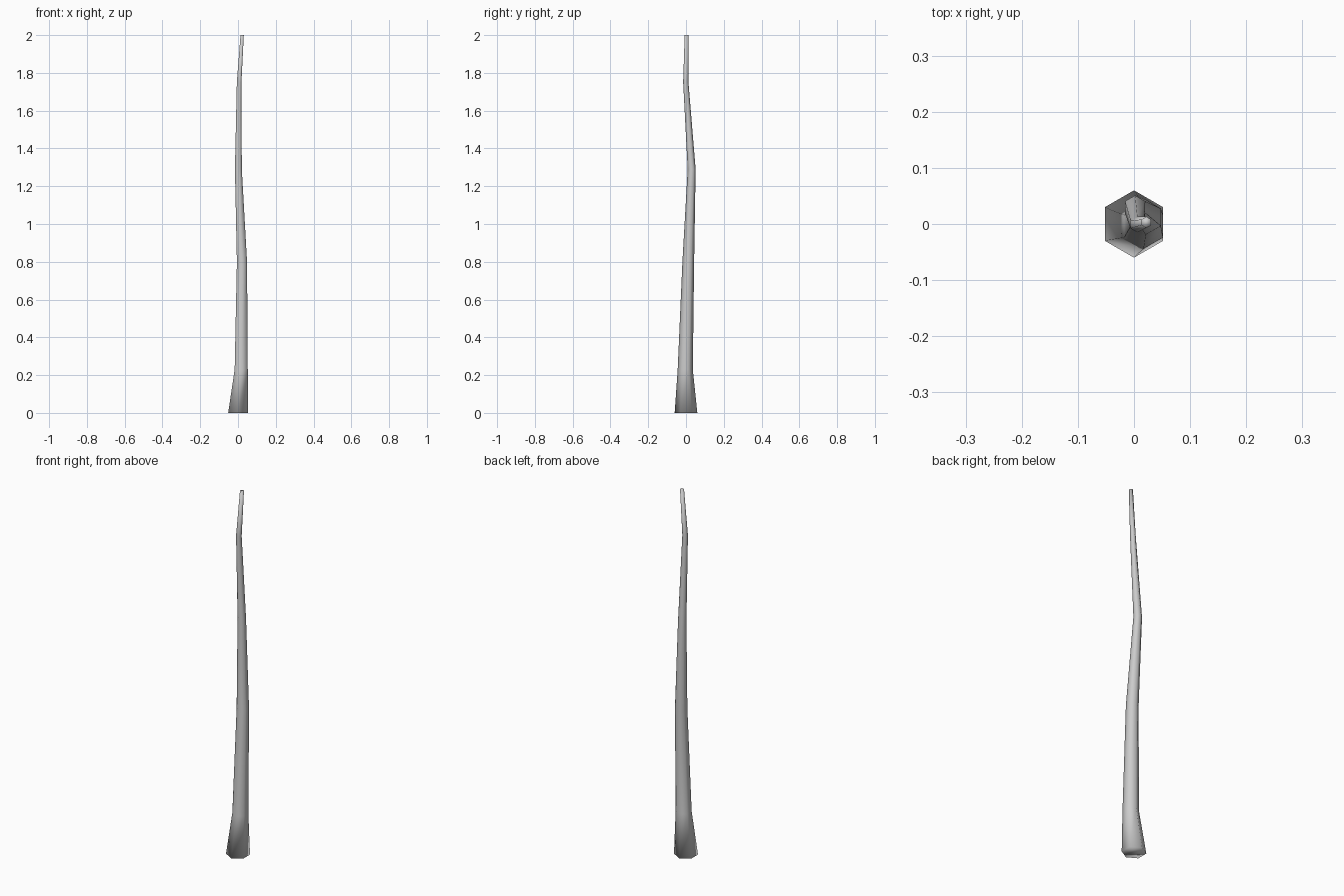
import bpy, bmesh, math

if "Cube" in bpy.data.objects:
    bpy.data.objects.remove(bpy.data.objects["Cube"])

# trunk rings: centre x, centre y, height, radius
RINGS = [
    (0.000, 0.000, 0.00, 0.060),
    (0.017, -0.004, 0.23, 0.040),
    (0.021, 0.012, 0.80, 0.031),
    (0.002, 0.030, 1.29, 0.021),
    (0.006, -0.001, 1.75, 0.014),
    (0.022, 0.003, 2.00, 0.010),
]
SIDES = 6

# six-sided crooked trunk, lofted ring by ring and capped
bm = bmesh.new()
loops = []
for cx, cy, z, r in RINGS:
    angles = [math.radians(30 + 360 * i / SIDES) for i in range(SIDES)]
    loops.append([bm.verts.new((cx + r * math.cos(a), cy + r * math.sin(a), z)) for a in angles])
for low, high in zip(loops, loops[1:]):
    for i in range(SIDES):
        j = (i + 1) % SIDES
        bm.faces.new((low[i], low[j], high[j], high[i]))
bm.faces.new(loops[0][::-1])
bm.faces.new(loops[-1])
for face in bm.faces:
    face.smooth = True

mesh = bpy.data.meshes.new("trunk")
bm.to_mesh(mesh)
bm.free()
trunk = bpy.data.objects.new("trunk", mesh)
bpy.context.collection.objects.link(trunk)
